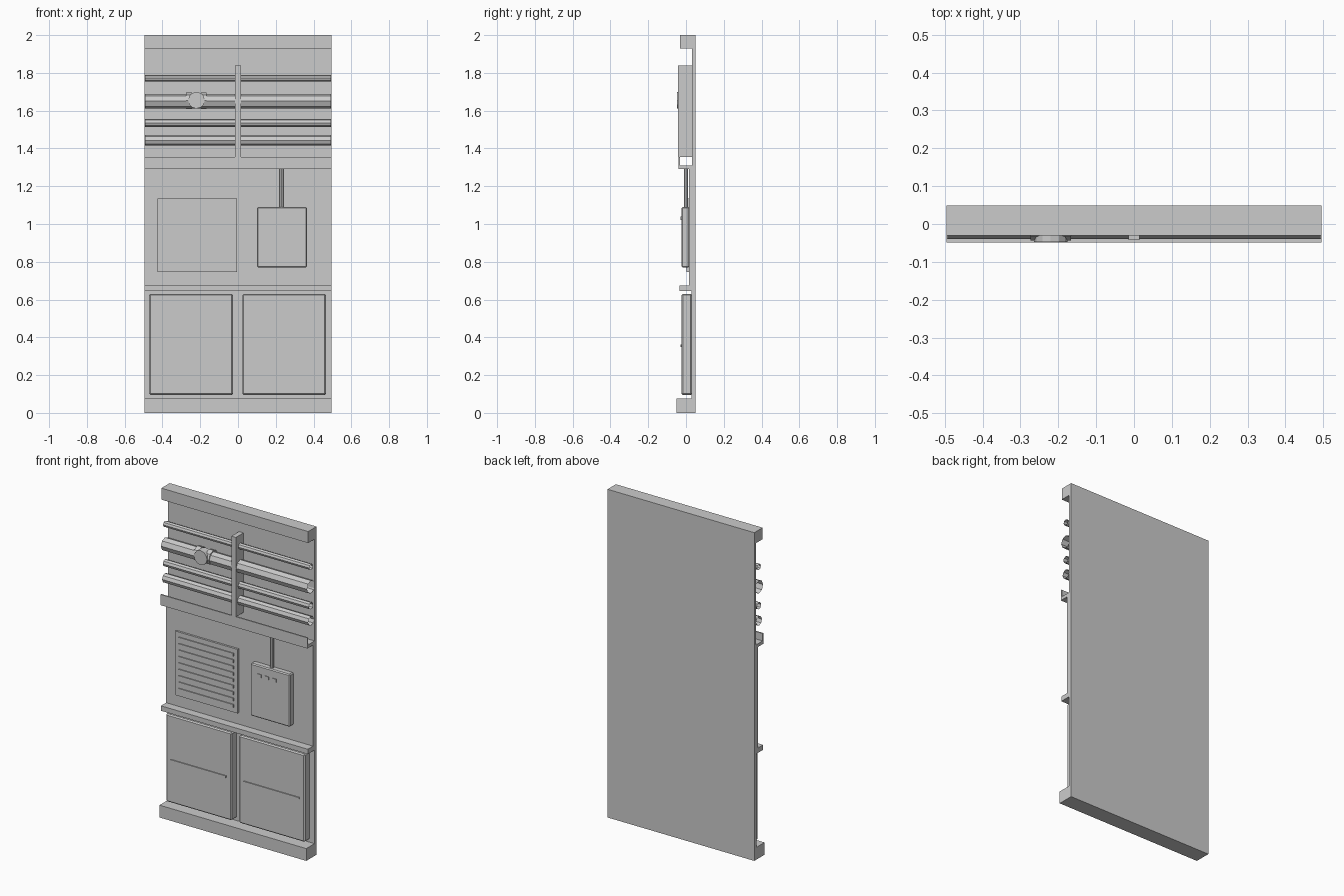
import bpy, bmesh, math
from mathutils import Matrix, Vector

if "Cube" in bpy.data.objects:
    bpy.data.objects.remove(bpy.data.objects["Cube"])

metal = bpy.data.materials.new("grey_metal")
metal.diffuse_color = (0.6, 0.6, 0.6, 1)
metal.use_nodes = True
metal.node_tree.nodes["Principled BSDF"].inputs["Base Color"].default_value = metal.diffuse_color


def finish(name, bm):
    me = bpy.data.meshes.new(name)
    bm.to_mesh(me)
    bm.free()
    me.materials.append(metal)
    ob = bpy.data.objects.new(name, me)
    bpy.context.collection.objects.link(ob)
    return ob


def box(name, x0, x1, y0, y1, z0, z1, bevel=0):
    bm = bmesh.new()
    bmesh.ops.create_cube(bm, size=1)
    for v in bm.verts:
        v.co = Vector(((x0 + x1) / 2 + v.co.x * (x1 - x0),
                       (y0 + y1) / 2 + v.co.y * (y1 - y0),
                       (z0 + z1) / 2 + v.co.z * (z1 - z0)))
    if bevel:
        bmesh.ops.bevel(bm, geom=bm.edges[:], offset=bevel, segments=1,
                        affect='EDGES', profile=0.5)
    return finish(name, bm)


def tube(name, axis, center, r, length, sides=8, caps=True):
    bm = bmesh.new()
    rot = {'X': Matrix.Rotation(math.pi / 2, 4, 'Y'),
           'Y': Matrix.Rotation(math.pi / 2, 4, 'X'),
           'Z': Matrix.Identity(4)}[axis]
    bmesh.ops.create_cone(bm, cap_ends=caps, segments=sides, radius1=r, radius2=r,
                          depth=length, matrix=Matrix.Translation(center) @ rot)
    return finish(name, bm)


W, D = 0.495, 0.049

# Wall body: one side profile (y, z) swept across the width
profile = [(D, 0), (-D, 0), (-D, 0.075), (0.03, 0.075), (0.03, 0.645),
           (-0.035, 0.645), (-0.035, 0.675), (0.015, 0.675), (0.015, 1.29),
           (-0.039, 1.29), (-0.039, 1.355), (-0.031, 1.355), (-0.031, 1.31),
           (0.031, 1.31), (0.031, 1.93), (-0.031, 1.93), (-0.031, 2), (D, 2)]
bm = bmesh.new()
face = bm.faces.new([bm.verts.new((-W, y, z)) for y, z in profile])
ext = bmesh.ops.extrude_face_region(bm, geom=[face])
bmesh.ops.translate(bm, vec=(2 * W, 0, 0),
                    verts=[g for g in ext["geom"] if isinstance(g, bmesh.types.BMVert)])
bmesh.ops.recalc_face_normals(bm, faces=bm.faces)
finish("wall_body", bm)

# Open-ended pipes and their upright bracket
for i, (z, r) in enumerate([(1.772, 0.018), (1.65, 0.039), (1.535, 0.021), (1.443, 0.028)]):
    tube(f"pipe_{i + 1}", 'X', (0, 0, z), r, 2 * W - 0.005, caps=False)
box("pipe_bracket", -0.015, 0.015, -0.042, 0.031, 1.355, 1.84)

# Valve on the large pipe
for side in (-1, 1):
    tube("valve_flange", 'X', (-0.22 + side * 0.039, 0, 1.653), 0.044, 0.03)
tube("valve_cap", 'Y', (-0.22, -0.022, 1.655), 0.044, 0.05, sides=12)

# Vent with raised slats
box("vent_plate", -0.425, -0.005, 0.003, 0.02, 0.745, 1.135)
for i in range(9):
    z = 0.785 + i * 0.039
    box("vent_slat", -0.4, -0.03, -0.003, 0.005, z - 0.009, z + 0.009)

# Control box, its conduit and small marks
box("control_box", 0.1, 0.365, -0.024, 0.017, 0.77, 1.09, 0.006)
tube("conduit", 'Z', (0.23, 0, 1.19), 0.011, 0.21)
for x in (0.15, 0.2, 0.25):
    box("control_tab", x, x + 0.025, -0.028, -0.02, 1.02, 1.04)

# Lower doors with thin pull strips
for x0, x1 in ((-0.47, -0.027), (0.023, 0.466)):
    box("door", x0, x1, -0.024, 0.032, 0.095, 0.63, 0.007)
    box("door_pull", x0 + 0.035, x1 - 0.035, -0.03, -0.02, 0.35, 0.361)
